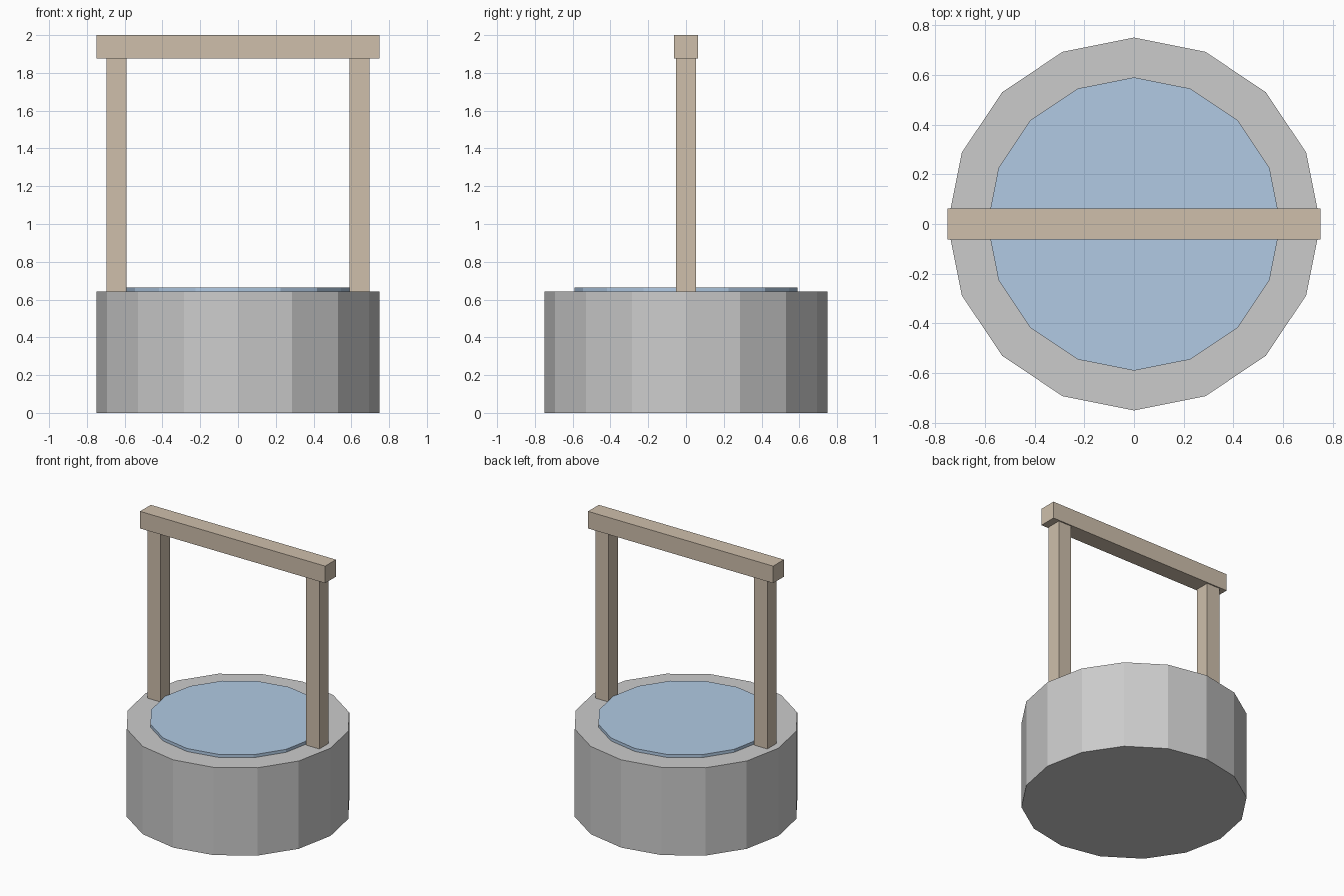
import bpy
import math

if "Cube" in bpy.data.objects:
    bpy.data.objects.remove(bpy.data.objects["Cube"])

STONE_TOP = 0.643
BEAM_BOTTOM = 1.875


def material(name, color):
    mat = bpy.data.materials.new(name)
    mat.diffuse_color = color
    mat.use_nodes = True
    mat.node_tree.nodes["Principled BSDF"].inputs["Base Color"].default_value = mat.diffuse_color
    return mat


def drum(name, radius, z0, z1, mat=None):
    bpy.ops.mesh.primitive_cylinder_add(
        vertices=16, radius=radius, depth=z1 - z0, location=(0, 0, (z0 + z1) / 2))
    return finish(name, mat)


def box(name, size, center, mat=None):
    bpy.ops.mesh.primitive_cube_add(size=1, location=center)
    bpy.context.object.scale = size
    bpy.ops.object.transform_apply(location=False, rotation=False, scale=True)
    return finish(name, mat)


def finish(name, mat):
    obj = bpy.context.object
    obj.name = name
    if mat:
        obj.data.materials.append(mat)
    return obj


wood = material("wood", (0.62, 0.52, 0.41, 1))
water = material("water", (0.44, 0.59, 0.77, 1))

# Stone base and the water disc standing slightly proud of it
drum("stone_base", 0.75, 0, STONE_TOP)
drum("water_surface", 0.59, STONE_TOP - 0.02, 0.665, water)

# Two posts on the rim
for side, sx in (("left", -1), ("right", 1)):
    box(side + "_post", (0.107, 0.107, BEAM_BOTTOM - STONE_TOP),
        (sx * 0.643, 0, (BEAM_BOTTOM + STONE_TOP) / 2), wood)

# Crossbeam
box("crossbeam", (1.5, 0.125, 2 - BEAM_BOTTOM), (0, 0, (2 + BEAM_BOTTOM) / 2), wood)
